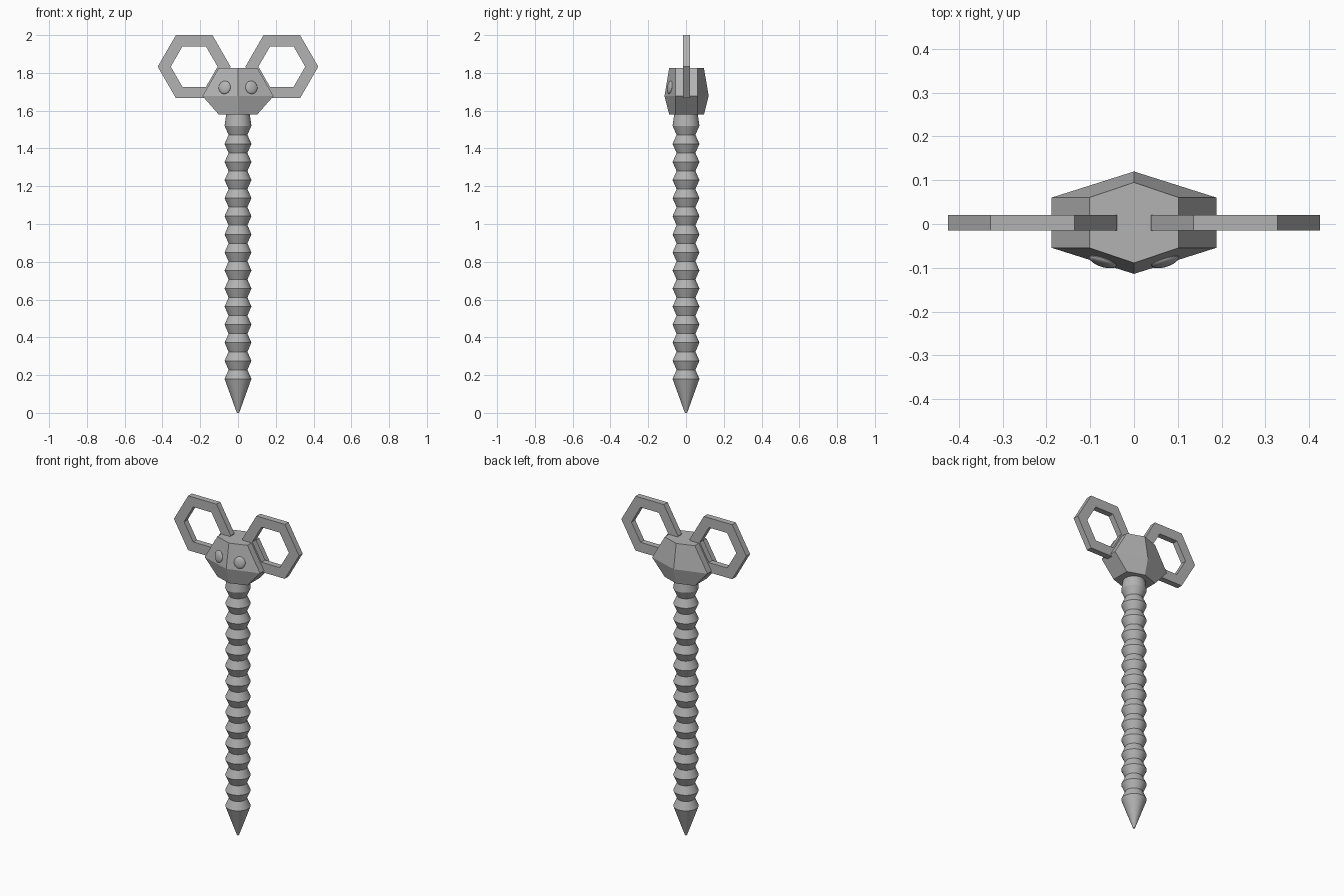
import bpy
import bmesh
import math
from mathutils import Vector

cube = bpy.data.objects.get("Cube")
if cube:
    bpy.data.objects.remove(cube, do_unlink=True)

grey = bpy.data.materials.new("plain grey")
grey.use_nodes = True
GREY = (0.45, 0.45, 0.45, 1)
grey.diffuse_color = GREY
grey.node_tree.nodes["Principled BSDF"].inputs["Base Color"].default_value = GREY

Y0 = 0.003  # depth centre of the head and rings


def finish(bm, name, smooth=False):
    bmesh.ops.recalc_face_normals(bm, faces=bm.faces)
    mesh = bpy.data.meshes.new(name)
    bm.to_mesh(mesh)
    bm.free()
    mesh.materials.append(grey)
    obj = bpy.data.objects.new(name, mesh)
    bpy.context.collection.objects.link(obj)
    if smooth:
        bpy.ops.object.select_all(action='DESELECT')
        obj.select_set(True)
        bpy.context.view_layer.objects.active = obj
        bpy.ops.object.shade_smooth_by_angle(angle=math.radians(30))
    return obj


def loft(bm, loops, closed=False):
    """Join successive vertex loops with quads; cap the ends unless closed."""
    rings = [[bm.verts.new(p) for p in loop] for loop in loops]
    pairs = list(zip(rings, rings[1:]))
    if closed:
        pairs.append((rings[-1], rings[0]))
    else:
        bm.faces.new(rings[0])
        bm.faces.new(rings[-1])
    n = len(rings[0])
    for a, b in pairs:
        for i in range(n):
            j = (i + 1) % n
            bm.faces.new((a[i], a[j], b[j], b[i]))


def circle(r, z, n=32):
    return [(r * math.cos(math.tau * i / n), r * math.sin(math.tau * i / n), z)
            for i in range(n)]


# Ridged body with a pointed tip
FIRST, STEP, RIDGES = 0.18, 0.0957, 15
profile = [(0.006, 0)]
for i in range(RIDGES):
    z = FIRST + i * STEP
    profile.append((0.071, z))
    if i < RIDGES - 1:
        profile.append((0.05, z + STEP / 2))
profile.append((0.062, 1.585))
bm = bmesh.new()
loft(bm, [circle(r, z) for r, z in profile])
finish(bm, "ridged_body", smooth=True)


# Faceted head, widest at the middle
def head_loop(half_width, ridge, z):
    side = 0.0575
    pts = [(0, ridge), (half_width, side), (half_width, -side),
           (0, -ridge), (-half_width, -side), (-half_width, side)]
    return [(x, y + Y0, z) for x, y in pts]


bm = bmesh.new()
loft(bm, [head_loop(0.102, 0.092, 1.58),
          head_loop(0.188, 0.117, 1.677),
          head_loop(0.102, 0.092, 1.826)])
finish(bm, "head")


# Hexagonal rings on either side of the head
def hexagon(cx, r, y):
    return [(cx + r * math.cos(math.tau * i / 6), y,
             1.833 + r * math.sin(math.tau * i / 6)) for i in range(6)]


OUTER, INNER, HALF = 0.193, 0.124, 0.018
for side, sign in (("left", 1), ("right", -1)):
    bm = bmesh.new()
    cx = sign * 0.232
    loft(bm, [hexagon(cx, OUTER, Y0 - HALF), hexagon(cx, OUTER, Y0 + HALF),
              hexagon(cx, INNER, Y0 + HALF), hexagon(cx, INNER, Y0 - HALF)],
         closed=True)
    finish(bm, side + "_hexagon_ring")

    # Flattened eye lying on the sloping front face
    bm = bmesh.new()
    bmesh.ops.create_uvsphere(bm, u_segments=24, v_segments=12, radius=1)
    bmesh.ops.scale(bm, vec=(0.033, 0.035, 0.012), verts=bm.verts)
    eye = finish(bm, side + "_eye", smooth=True)
    eye.location = (sign * 0.071, -0.085, 1.723)
    normal = Vector((sign * 0.32, -1, 0.18))
    eye.rotation_euler = normal.to_track_quat('Z', 'Y').to_euler()
